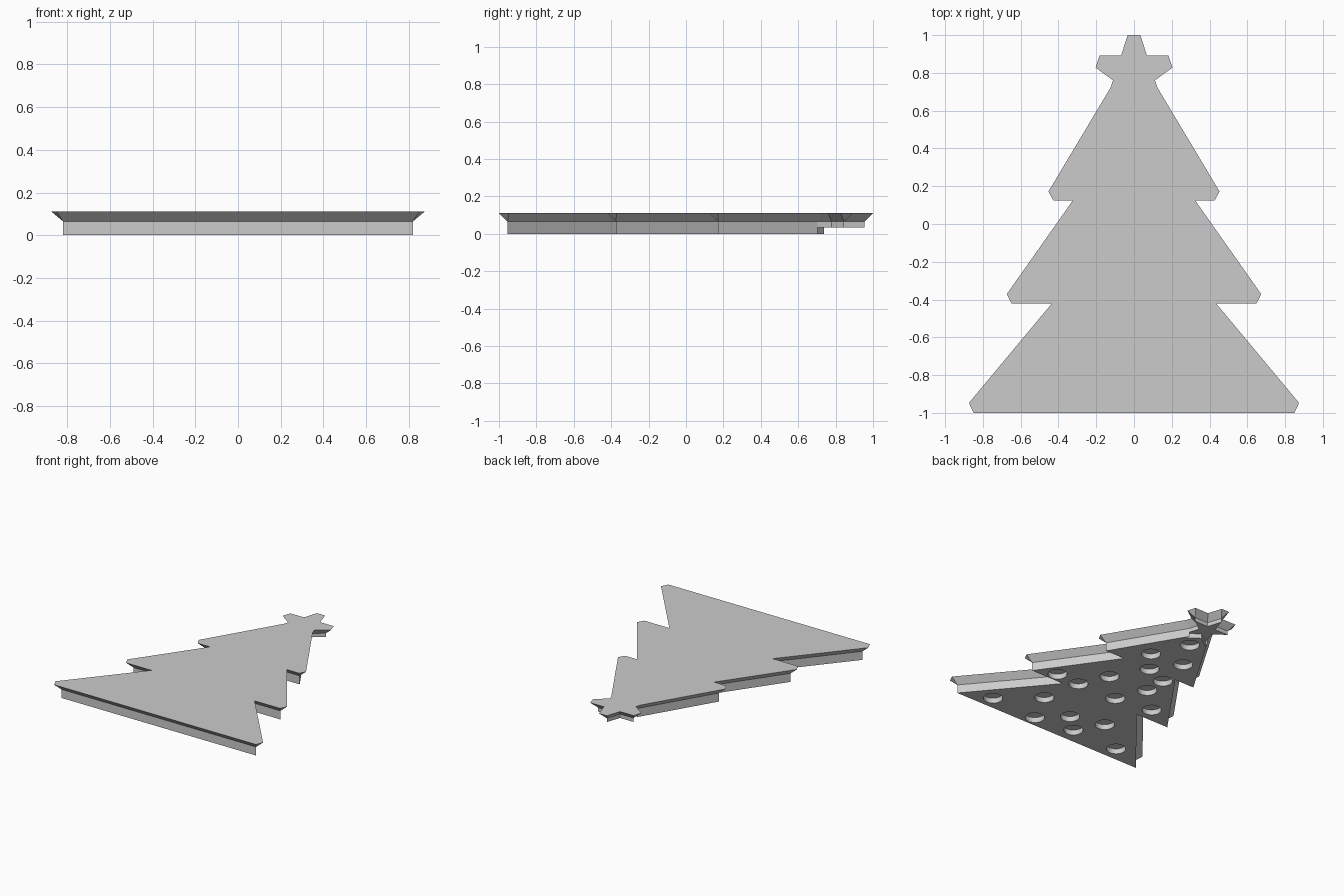
import bpy, bmesh, math
from mathutils import Vector

cube = bpy.data.objects.get("Cube")
if cube:
    bpy.data.objects.remove(cube)

TOP, SHOULDER, STAR_BASE = 0.11, 0.065, 0.035
LIP = 0.046  # overhang of the flared rim

grey = bpy.data.materials.new("light_grey")
grey.use_nodes = True
grey.diffuse_color = (0.6, 0.6, 0.6, 1)
grey.node_tree.nodes["Principled BSDF"].inputs["Base Color"].default_value = (0.6, 0.6, 0.6, 1)


def add_object(name, bm):
    bmesh.ops.recalc_face_normals(bm, faces=bm.faces)
    mesh = bpy.data.meshes.new(name)
    bm.to_mesh(mesh)
    bm.free()
    mesh.materials.append(grey)
    obj = bpy.data.objects.new(name, mesh)
    bpy.context.collection.objects.link(obj)
    return obj


def flared_corner(before, v, after):
    """Outset points of one corner: a mitre if concave, a blunt cut if convex."""
    e0, e1 = (v - before).normalized(), (after - v).normalized()
    n0, n1 = Vector((e0.y, -e0.x)), Vector((e1.y, -e1.x))
    b = (n0 + n1).normalized()
    if e0.cross(e1) < 0:
        return [v + b * LIP / b.dot(n0)]
    s = LIP * (1 - n0.dot(b)) / e0.dot(b)
    return [v + n0 * LIP + e0 * s, v + n1 * LIP - e1 * s]


def plate(name, outline, bottom, top, flare=False):
    """Upright slab from a counter-clockwise outline, with an optional flared rim."""
    bm = bmesh.new()
    count = len(outline)
    shoulder = SHOULDER if flare else top
    low = [bm.verts.new((p.x, p.y, bottom)) for p in outline]
    mid = [bm.verts.new((p.x, p.y, shoulder)) for p in outline]
    bm.faces.new(low[::-1])
    for i in range(count):
        j = (i + 1) % count
        bm.faces.new((low[i], low[j], mid[j], mid[i]))
    if flare:
        rim = [[bm.verts.new((p.x, p.y, top)) for p in
                flared_corner(outline[i - 1], outline[i], outline[(i + 1) % count])]
               for i in range(count)]
        for i in range(count):
            j = (i + 1) % count
            bm.faces.new((mid[i], mid[j], rim[j][0], rim[i][-1]))
            if len(rim[i]) == 2:
                bm.faces.new((mid[i], rim[i][1], rim[i][0]))
        bm.faces.new([v for corner in rim for v in corner])
    else:
        bm.faces.new(mid)
    return add_object(name, bm)


def combine(target, other, operation):
    mod = target.modifiers.new(operation.lower(), 'BOOLEAN')
    mod.object, mod.operation, mod.solver = other, operation, 'EXACT'
    bpy.context.view_layer.objects.active = target
    bpy.ops.object.modifier_apply(modifier=mod.name)
    bpy.data.objects.remove(other)


# Outlines of the three-tier tree and the five-pointed star
right_side = [Vector(p) for p in [(0.82, -0.954), (0.337, -0.375), (0.62, -0.375),
                                  (0.235, 0.171), (0.4, 0.171)]]
left_side = [Vector((-p.x, p.y)) for p in reversed(right_side)]
tree_outline = right_side + [Vector((0, 0.84))] + left_side
star_outline = []
for k in range(10):
    radius = 0.157 if k % 2 == 0 else 0.06
    angle = math.radians(90 + 36 * k)
    star_outline.append(Vector((radius * math.cos(angle), 0.797 + radius * math.sin(angle))))

# Tree body, with room for the raised star underneath
tree = plate("tree_plate", tree_outline, 0, TOP, flare=True)
combine(tree, plate("star_cutter", star_outline, -0.1, 0.05), 'DIFFERENCE')
combine(tree, plate("star", star_outline, STAR_BASE, TOP, flare=True), 'UNION')

# Round pockets in the underside
pockets = [(0.58, -0.85), (0.18, -0.87), (0.31, -0.61), (0, -0.7), (-0.14, -0.83),
           (-0.26, -0.63), (-0.54, -0.84), (0.45, -0.3), (0.25, -0.31), (0.15, -0.09),
           (-0.08, -0.3), (-0.38, -0.26), (-0.18, -0.07), (-0.18, 0.1), (0, 0.17),
           (0.13, 0.34), (-0.14, 0.37), (0, 0.61)]
for x, y in pockets:
    ring = [Vector((x + 0.068 * math.cos(math.tau * k / 32),
                    y + 0.068 * math.sin(math.tau * k / 32))) for k in range(32)]
    combine(tree, plate("pocket_cutter", ring, -0.05, 0.04), 'DIFFERENCE')
